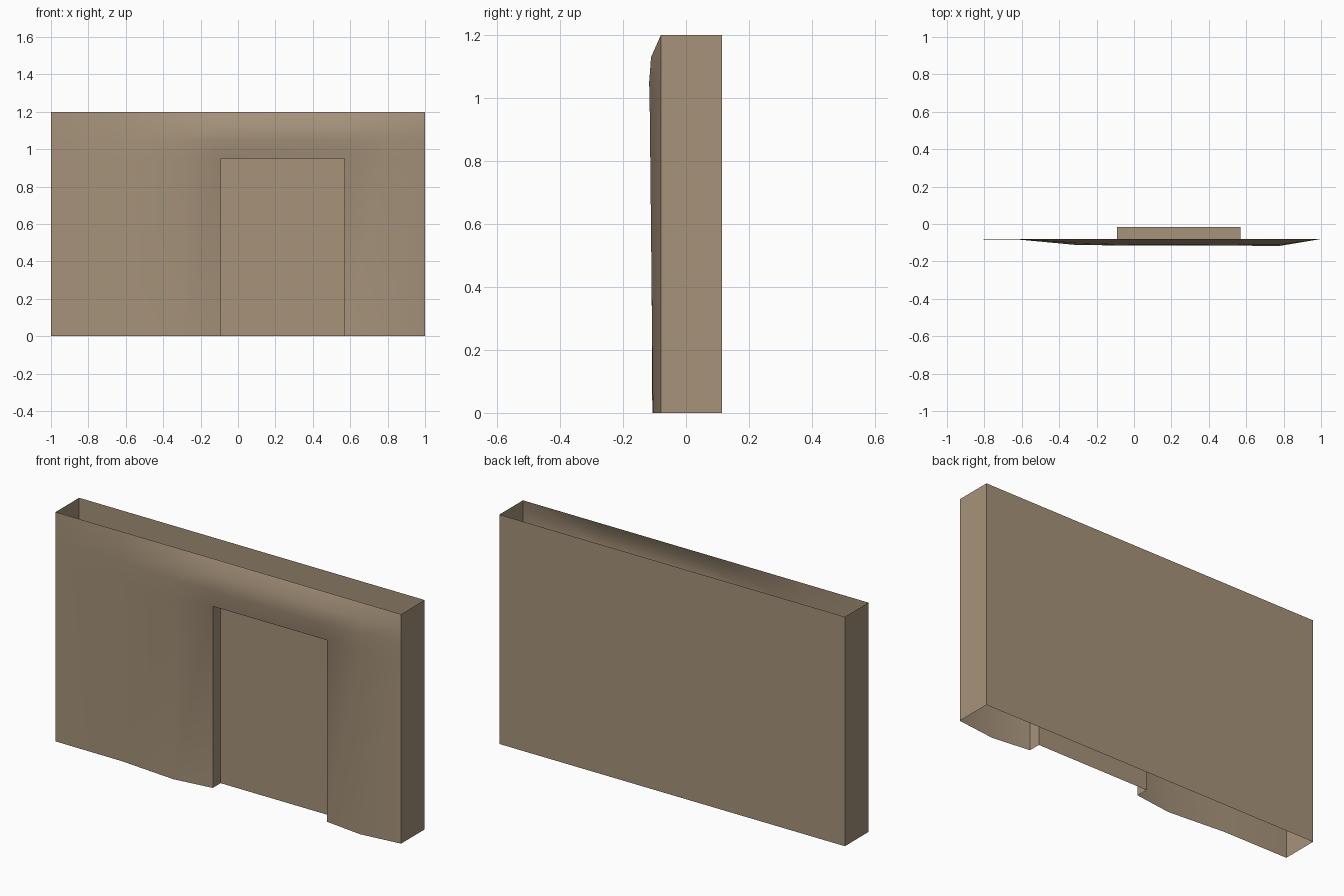
import bpy, bmesh

if "Cube" in bpy.data.objects:
    bpy.data.objects.remove(bpy.data.objects["Cube"])

mat = bpy.data.materials.new("clay_plaster")
mat.diffuse_color = (0.38, 0.29, 0.195, 1)
mat.use_nodes = True
mat.node_tree.nodes["Principled BSDF"].inputs["Base Color"].default_value = mat.diffuse_color

Y_FRONT, Y_BACK, Y_RECESS = -0.08, 0.115, -0.015
DOOR_L, DOOR_R, DOOR_TOP, HEIGHT = -0.09, 0.57, 0.95, 1.2


def make_object(name, bm):
    me = bpy.data.meshes.new(name)
    bm.to_mesh(me)
    bm.free()
    me.materials.append(mat)
    ob = bpy.data.objects.new(name, me)
    bpy.context.collection.objects.link(ob)
    return ob


def wall_strip(bm, path, height):
    """Vertical wall faces along an open plan path."""
    for (x0, y0), (x1, y1) in zip(path, path[1:]):
        bm.faces.new([bm.verts.new(p) for p in
                      ((x0, y0, 0), (x1, y1, 0), (x1, y1, height), (x0, y0, height))])


# Bulging plaster front, with a gap for the doorway
xs = [-1, -0.62, -0.3, DOOR_L, DOOR_R, 0.78, 1]
rows = [
    (0.0, [0, 0.001, 0.027, 0, 0, 0.025, 0]),
    (DOOR_TOP, [0, 0.002, 0.032, 0, 0, 0.035, 0]),
    (1.05, [0, 0.003, 0.033, 0.034, 0.036, 0.037, 0]),
    (1.13, [0, 0.002, 0.022, 0.028, 0.031, 0.031, 0]),
    (HEIGHT, [0] * 7),
]
bm = bmesh.new()
grid = [[bm.verts.new((x, Y_FRONT - d, z)) for x, d in zip(xs, depths)]
        for z, depths in rows]
for r in range(len(rows) - 1):
    for c in range(len(xs) - 1):
        if r == 0 and xs[c] == DOOR_L:
            continue
        bm.faces.new((grid[r][c], grid[r][c + 1], grid[r + 1][c + 1], grid[r + 1][c]))
front = make_object("front_wall", bm)

# Flat sides and back, open at top and bottom
bm = bmesh.new()
wall_strip(bm, [(1, Y_FRONT), (1, Y_BACK), (-1, Y_BACK), (-1, Y_FRONT)], HEIGHT)
make_object("side_and_back_walls", bm)

# Door recess: jambs, back panel and lintel underside
bm = bmesh.new()
wall_strip(bm, [(DOOR_L, Y_FRONT), (DOOR_L, Y_RECESS),
                (DOOR_R, Y_RECESS), (DOOR_R, Y_FRONT)], DOOR_TOP)
bm.faces.new([bm.verts.new((x, y, DOOR_TOP)) for x, y in
              ((DOOR_L, Y_FRONT), (DOOR_L, Y_RECESS), (DOOR_R, Y_RECESS), (DOOR_R, Y_FRONT))])
make_object("door_recess", bm)

# Soft shading on the plaster
bpy.context.view_layer.objects.active = front
front.select_set(True)
bpy.ops.object.shade_smooth_by_angle(angle=1.0)
